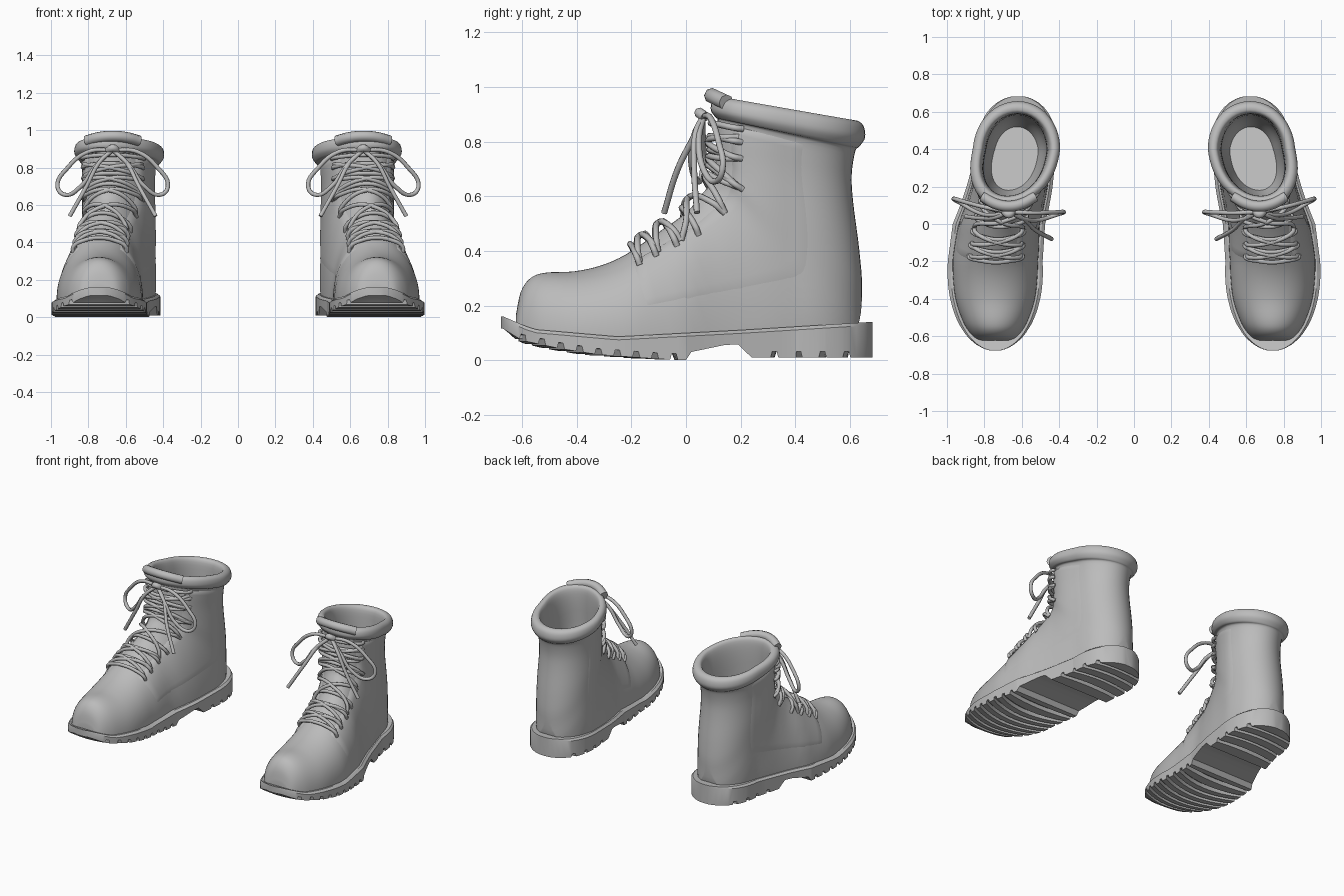
import bpy, bmesh, math
from mathutils import Vector

cube = bpy.data.objects.get("Cube")
if cube:
    bpy.data.objects.remove(cube, do_unlink=True)

grey = bpy.data.materials.new("plain grey")
grey.use_nodes = True
grey.diffuse_color = (0.5, 0.5, 0.5, 1)
grey.node_tree.nodes["Principled BSDF"].inputs["Base Color"].default_value = grey.diffuse_color


def lerp(table, y):
    """Linear lookup in a list of (position, value) pairs."""
    if y <= table[0][0]:
        return table[0][1]
    for (a, va), (b, vb) in zip(table, table[1:]):
        if y <= b:
            return va + (vb - va) * (y - a) / (b - a)
    return table[-1][1]


def finish(name, bm, side, angle):
    bmesh.ops.remove_doubles(bm, verts=bm.verts, dist=0.0005)
    for v in bm.verts:
        v.co.x *= side
    bmesh.ops.recalc_face_normals(bm, faces=bm.faces)
    me = bpy.data.meshes.new(name)
    bm.to_mesh(me)
    bm.free()
    me.materials.append(grey)
    ob = bpy.data.objects.new(name, me)
    bpy.context.collection.objects.link(ob)
    bpy.ops.object.select_all(action='DESELECT')
    ob.select_set(True)
    bpy.context.view_layer.objects.active = ob
    bpy.ops.object.shade_smooth_by_angle(angle=math.radians(angle))


def bridge(bm, rows, closed):
    for row, following in zip(rows, rows[1:]):
        count = len(row)
        for i in range(count if closed else count - 1):
            j = (i + 1) % count
            bm.faces.new((row[i], row[j], following[j], following[i]))


def cord(name, points, side, radius):
    curve = bpy.data.curves.new(name, 'CURVE')
    curve.dimensions = '3D'
    curve.bevel_depth = radius
    curve.bevel_resolution = 2
    curve.resolution_u = 8
    curve.use_fill_caps = True
    spline = curve.splines.new('BEZIER')
    spline.bezier_points.add(len(points) - 1)
    for knot, point in zip(spline.bezier_points, points):
        knot.co = (point[0] * side, point[1], point[2])
        knot.handle_left_type = knot.handle_right_type = 'AUTO'
    curve.materials.append(grey)
    bpy.context.collection.objects.link(bpy.data.objects.new(name, curve))


# Foot centre line, sole width, sole top and sole bottom along y
CENTRE = [(-.2, .742), (0, .722), (.1, .69), (.2, .665), (.4, .628), (.7, .62)]
WIDTH = [(-.25, .255), (0, .247), (.2, .23), (.4, .212)]
TOP = [(-.67, .16), (-.56, .113), (-.25, .086), (.2, .11), (.68, .14)]
BOTTOM = [(-.67, .115), (-.6, .072), (-.46, .042), (-.32, .02), (-.1, .004), (0, 0),
          (.02, .03), (.14, .055), (.19, .058), (.24, .01)]


def sole_half(y):
    toe = max(0, -.25 - y) / .428
    heel = max(0, y - .4) / .285
    return lerp(WIDTH, y) * max(.01, 1 - toe ** 2.1 - heel ** 2.4) ** .5


def boot_sections():
    """Front y, z, back y, z, half width, half width at the back, widest place."""
    toe = [(-.622, .17, .09), (-.605, .25, .115), (-.57, .3, .145), (-.515, .32, .175),
           (-.41, .325, .21), (-.31, .347, .225), (-.22, .387, .228), (-.12, .455, .218)]
    rows = [(y, z, y + max(0, y + .35) * .5, .08, w, w, 1) for y, z, w in toe]
    rows += [(0, .54, .2, .08, .205, .203, .95), (.05, .6, .4, .09, .195, .186, .8),
             (.085, .64, .54, .1, .19, .15, .65), (.1, .68, .625, .12, .187, .075, .55)]
    shaft = [(.105, .71, .645, .25, .187), (.11, .74, .635, .4, .186),
             (.11, .77, .612, .58, .184), (.11, .82, .607, .68, .186),
             (.115, .88, .62, .765, .192)]
    for i in range(5):                     # rolled collar
        a = math.radians(55 * i - 70)
        out, up = math.cos(a), math.sin(a)
        shaft.append((.12 - .03 * out, .925 + .04 * up,
                      .622 + .035 * out, .828 + .05 * up, .205 + .03 * out))
    shaft += [(.15, .85, .585, .72, .165), (.14, .6, .57, .4, .155), (.18, .34, .52, .24, .12)]
    return rows + [(*s, 0, .5) for s in shaft]


SECTIONS = boot_sections()
LAST = len(SECTIONS) - 1


def section(s):
    """Smooth blend between the listed sections."""
    i = max(0, min(int(s), LAST - 1))
    f = s - i
    near = [SECTIONS[max(0, min(i + d, LAST))] for d in (-1, 0, 1, 2)]
    return [b + f / 2 * (c - a + f * (2 * a - 5 * b + 4 * c - d + f * (3 * (b - c) + d - a)))
            for a, b, c, d in zip(*near)]


def skin(s, t):
    """Point on the boot; t runs from 0 at the front to +-1 at the back of a section."""
    fy, fz, by, bz, wide, back, place = section(s)
    u = (1 - math.cos(math.pi * abs(t))) / 2
    place = min(place, 1)
    back = min(max(back, 0), wide)
    if u <= place:
        fall = (1 - u / place) ** 2.3
    else:
        fall = (1 - (back / wide) ** 2) * ((u - place) / (1 - place)) ** 2.2
    half = wide * max(0, 1 - fall) ** .5
    y = fy + (by - fy) * u
    return Vector((lerp(CENTRE, y) + math.copysign(half, t), y, fz + (bz - fz) * u))


def raised(s, t, height):
    """Point lifted off the skin along its normal."""
    e = .02
    along = skin(s + e, t) - skin(s - e, t)
    across = skin(s, t + e) - skin(s, t - e) if abs(t) > e else Vector((1, 0, 0))
    normal = along.cross(across).normalized()
    point = skin(s, t)
    fy, fz, by, bz = section(s)[:4]
    middle = Vector((lerp(CENTRE, (fy + by) / 2), (fy + by) / 2, (fz + bz) / 2))
    return point + normal * math.copysign(height, normal.dot(point - middle) * height)


def build_upper(side, tag):
    bm = bmesh.new()
    m = 24
    around = [j / m for j in range(m + 1)] + [-j / m for j in range(m, 0, -1)]
    rows = [[bm.verts.new(skin(k / 4, t)) for t in around] for k in range(LAST * 4 + 1)]
    bridge(bm, rows, True)
    for ring in (rows[0], rows[-1]):
        middle = bm.verts.new(sum((v.co for v in ring), Vector()) / len(ring))
        for a, b in zip(ring, ring[1:] + ring[:1]):
            bm.faces.new((a, b, middle))
    finish(tag + "boot_upper", bm, side, 60)


def build_lace_flaps(side, tag):
    # Flaps lying over the vamp, edges tucked into the surface
    for sign, where in ((1, "outer"), (-1, "inner")):
        bm = bmesh.new()
        rows, ns, nt = [], 40, 10
        for i in range(ns + 1):
            row = []
            for j in range(nt + 1):
                edge = i in (0, ns) or j in (0, nt)
                lift = -.006 if edge else .01 * (1 - j / nt)
                row.append(bm.verts.new(raised(6.1 + 9.8 * i / ns, sign * (.2 + .42 * j / nt), lift)))
            rows.append(row)
        bridge(bm, rows, False)
        finish(tag + where + "_lace_flap", bm, side, 50)


def build_sole(side, tag):
    bm = bmesh.new()
    grooves = [-.61 + .069 * i for i in range(9)] + [.31 + .088 * i for i in range(4)]
    stations = [.003 - .68 * math.cos(math.pi * k / 30) for k in range(31)]
    stations += [y for y, _ in BOTTOM]
    stations += [g + d for g in grooves for d in (0, .006, .022, .028)]
    rows, cols = [], 8
    for y in sorted(stations):
        c, h, top, low = lerp(CENTRE, y), sole_half(y), lerp(TOP, y), lerp(BOTTOM, y)
        if any(g + .005 < y < g + .023 for g in grooves):
            low += .022
        # Treads bow across the foot, fading out at the toe, arch and heel
        bow = h / 4 * max(0, min(1, (y + .67) * 8, (.68 - y) * 8, abs(y - .12) * 8 - 1))
        bow = bow if y < 0 else -bow / 2
        ring = [(c - h * .93, y, top), (c + h * .93, y, top), (c + h, y, top - .012)]
        for j in range(cols + 1):
            q = 1 - 2 * j / cols
            ring.append((c + h * q, y - bow * (1 - q * q), low))
        ring.append((c - h, y, top - .012))
        rows.append([bm.verts.new(p) for p in ring])
    bridge(bm, rows, True)
    bm.faces.new(rows[0])
    bm.faces.new(rows[-1])
    finish(tag + "tread_sole", bm, side, 30)


def build_laces(side, tag):
    r = .0115
    # Rows over the tongue, then crossings between them
    for i, s in enumerate((6.3, 6.85, 7.4, 8, 12, 14, 15, 15.7)):
        points = [raised(s + abs(t) / 4, t, .004 if abs(t) > .27 else .024)
                  for t in (-.29, -.25, -.13, 0, .13, .25, .29)]
        cord(f"{tag}lace_row_{i + 1}", points, side, r)
    stops = (6.4, 7, 7.6, 9.6, 12, 14, 15.3)
    for i, (a, b) in enumerate(zip(stops, stops[1:])):
        for sign, way in ((1, "rising"), (-1, "falling")):
            points = [raised(a + (b - a) * f, sign * .27 * (2 * f - 1), .006 if f in (0, 1) else .03)
                      for f in (0, .12, .5, .88, 1)]
            cord(f"{tag}lace_cross_{way}_{i + 1}", points, side, r)
    # Bow: knot, loops and loose ends
    x = .67
    cord(tag + "bow_knot", [(x - .025, .07, .89), (x, .05, .905), (x + .025, .07, .89)], side, .02)
    loop = [(0, .065, .895), (.13, .08, .885), (.24, .1, .8), (.295, .11, .7),
            (.255, .09, .655), (.17, .05, .7), (.09, .04, .81), (0, .065, .895)]
    for sign, where, shift in ((1, "outer", .02), (-1, "inner", -.04)):
        cord(f"{tag}{where}_bow_loop", [(x + sign * d, y + shift * d * 4, z) for d, y, z in loop], side, r)
        end = [(0, .065, .895), (.07, .035, .83), (.14, .01 + shift, .7), (.23, shift * 2, .54)]
        cord(f"{tag}{where}_lace_end", [(x + sign * d, y, z) for d, y, z in end], side, r)


for side, tag in ((1, "left_"), (-1, "right_")):
    build_upper(side, tag)
    build_lace_flaps(side, tag)
    build_sole(side, tag)
    build_laces(side, tag)
    # Padded tongue top
    cord(tag + "tongue_top", [(.67 + d * .07, .095 + d * d * .013, .968 - d * d * .006)
                              for d in (-2, -1, 0, 1, 2)], side, .029)
